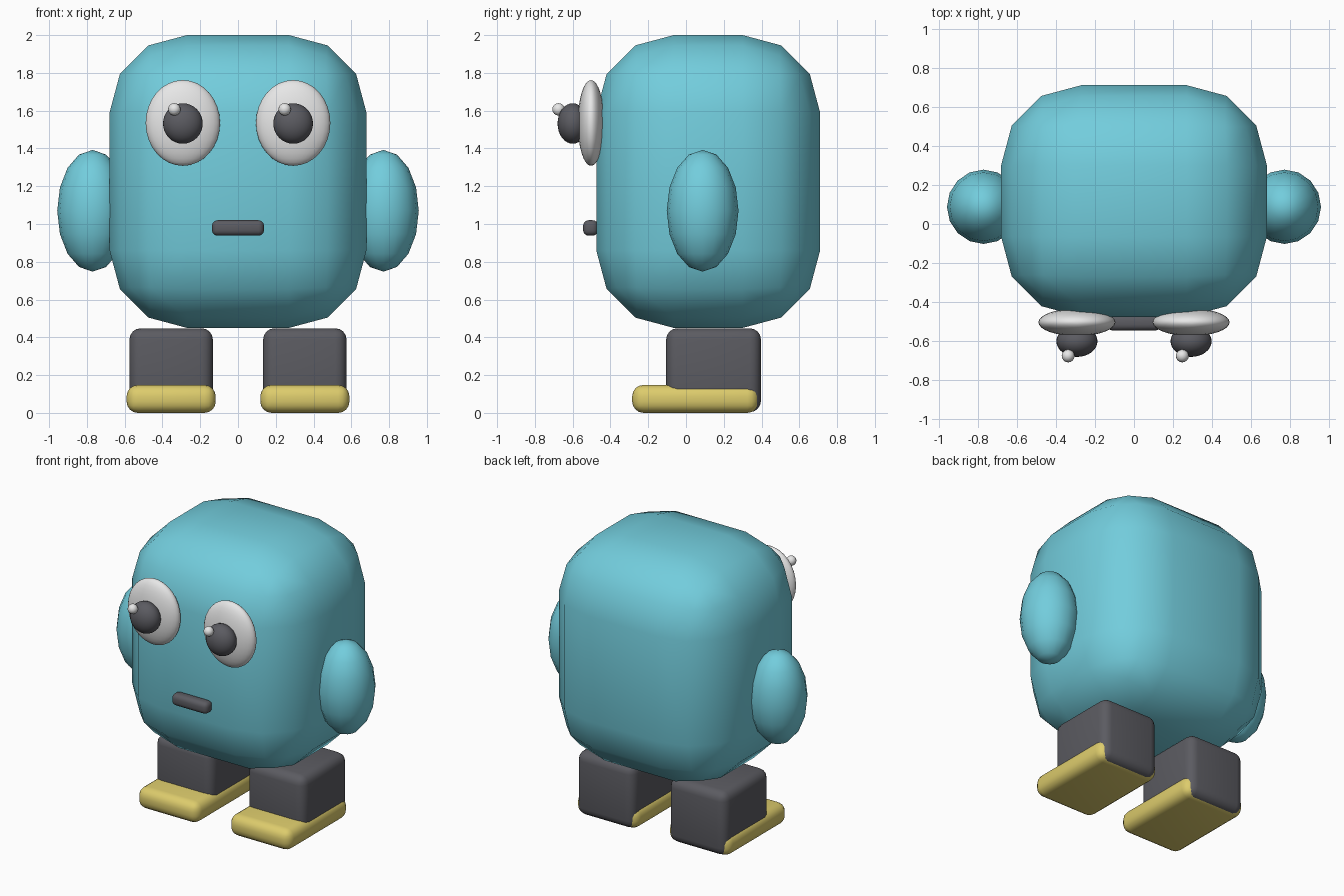
import bpy, bmesh
from mathutils import Matrix, Vector

if "Cube" in bpy.data.objects:
    bpy.data.objects.remove(bpy.data.objects["Cube"])


def material(name, rgb):
    m = bpy.data.materials.new(name)
    m.diffuse_color = (*rgb, 1)
    m.use_nodes = True
    m.node_tree.nodes["Principled BSDF"].inputs["Base Color"].default_value = m.diffuse_color
    return m


TEAL = material("teal", (0.17, 0.61, 0.72))
DARK = material("charcoal", (0.105, 0.105, 0.12))
WHITE = material("white", (0.8, 0.8, 0.8))
YELLOW = material("yellow", (0.72, 0.60, 0.15))


def finish(name, bm, mat):
    for f in bm.faces:
        f.smooth = True
    mesh = bpy.data.meshes.new(name)
    bm.to_mesh(mesh)
    bm.free()
    mesh.materials.append(mat)
    ob = bpy.data.objects.new(name, mesh)
    bpy.context.collection.objects.link(ob)
    return ob


def rounded_box(name, lo, hi, radius, segments, mat):
    lo, hi = Vector(lo), Vector(hi)
    bm = bmesh.new()
    bmesh.ops.create_cube(bm, size=1, matrix=Matrix.LocRotScale((lo + hi) / 2, None, hi - lo))
    bmesh.ops.bevel(bm, geom=bm.edges[:], offset=radius, segments=segments,
                    profile=0.5, affect='EDGES')
    return finish(name, bm, mat)


def ellipsoid(name, centre, radii, mat, segments=32, rings=16):
    bm = bmesh.new()
    bmesh.ops.create_uvsphere(bm, u_segments=segments, v_segments=rings, radius=1,
                              matrix=Matrix.LocRotScale(Vector(centre), None, Vector(radii)))
    return finish(name, bm, mat)


# Body and mouth
rounded_box("body", (-0.68, -0.475, 0.45), (0.68, 0.71, 2.0), 0.41, 3, TEAL)
rounded_box("mouth", (-0.138, -0.545, 0.938), (0.138, -0.465, 1.02), 0.03, 4, DARK)

for side, s in (("left", 1), ("right", -1)):
    # Arms
    ellipsoid(side + "_arm", (s * 0.77, 0.088, 1.07), (0.187, 0.19, 0.322), TEAL, 16, 8)
    # Eyes: white, pupil and a highlight offset to the same side on both
    ellipsoid(side + "_eye", (s * 0.292, -0.503, 1.535), (0.197, 0.07, 0.227), WHITE)
    ellipsoid(side + "_pupil", (s * 0.292, -0.60, 1.532), (0.105, 0.08, 0.107), DARK)
    ellipsoid(side + "_highlight", (s * 0.292 - 0.045, -0.675, 1.607),
              (0.033, 0.033, 0.033), WHITE, 16, 8)
    # Legs and feet
    x0, x1 = sorted((s * 0.133, s * 0.575))
    rounded_box(side + "_leg", (x0, -0.105, 0.004), (x1, 0.397, 0.448), 0.06, 4, DARK)
    x0, x1 = sorted((s * 0.118, s * 0.59))
    rounded_box(side + "_foot", (x0, -0.285, 0.0), (x1, 0.385, 0.148), 0.06, 4, YELLOW)
